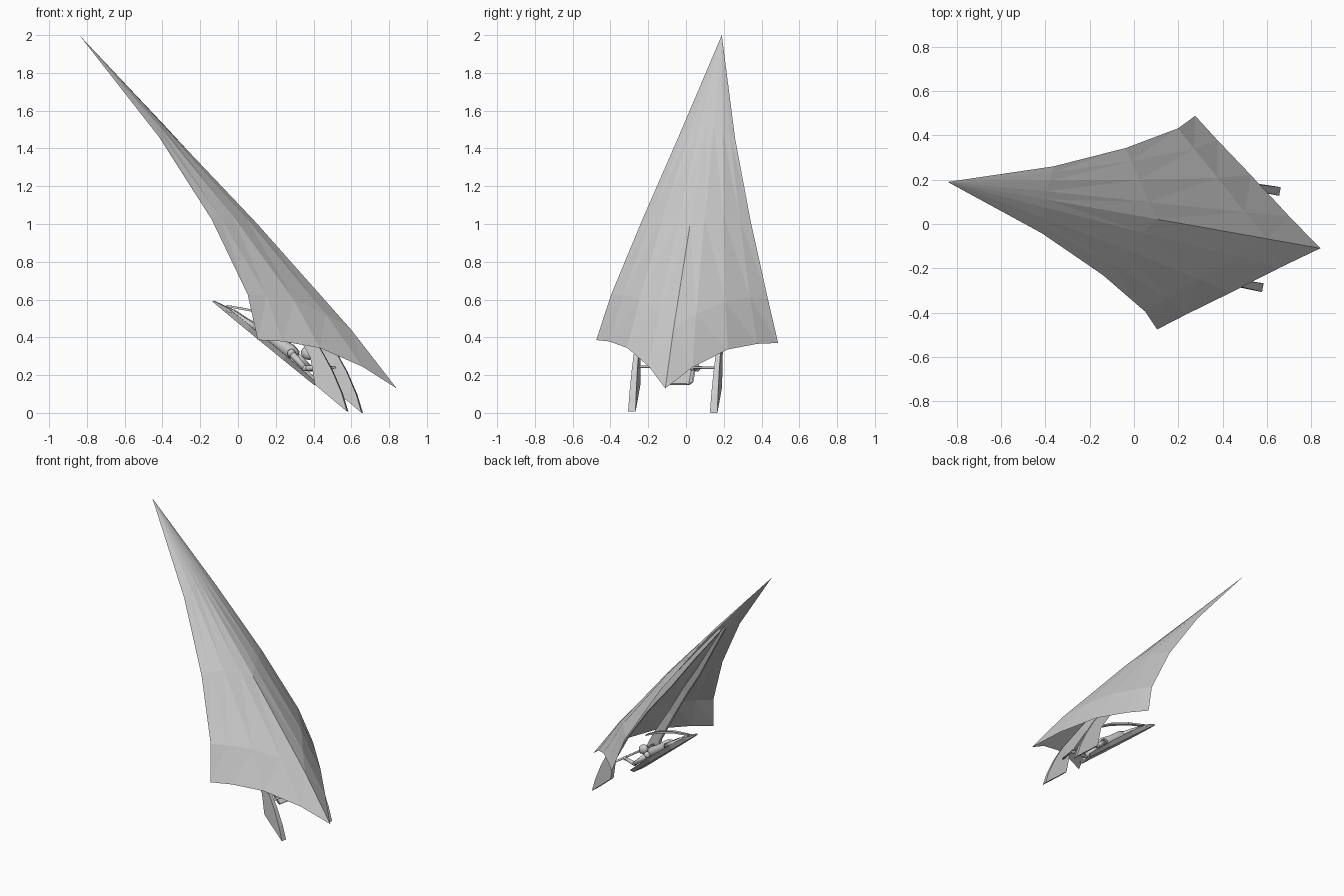
import bpy, bmesh, math
from mathutils import Vector, Matrix

if "Cube" in bpy.data.objects:
    bpy.data.objects.remove(bpy.data.objects["Cube"])

# Everything is built symmetric about a heading line, then turned and tilted slightly
SHEAR = Matrix(((1, 0, 0, 0), (0, 1, 0, 0), (0, -0.016, 1, 0), (0, 0, 0, 1)))
FRAME = Matrix.Translation((0, 0.04, 0)) @ Matrix.Rotation(math.radians(-10.1), 4, 'Z') @ SHEAR


def finish(name, bm, smooth=False, close=True):
    if close:
        bmesh.ops.recalc_face_normals(bm, faces=bm.faces)
    bm.transform(FRAME)
    me = bpy.data.meshes.new(name)
    bm.to_mesh(me)
    bm.free()
    for p in me.polygons:
        p.use_smooth = smooth
    ob = bpy.data.objects.new(name, me)
    bpy.context.collection.objects.link(ob)
    return ob


def add_loft(bm, rings):
    rows = [[bm.verts.new(p) for p in r] for r in rings]
    n = len(rows[0])
    for a, b in zip(rows, rows[1:]):
        for i in range(n):
            j = (i + 1) % n
            bm.faces.new((a[i], a[j], b[j], b[i]))
    bm.faces.new(rows[0])
    bm.faces.new(rows[-1][::-1])


def add_tube(bm, pts, radii, sides=10):
    pts = [Vector(p) for p in pts]
    rings = []
    for i, p in enumerate(pts):
        d = pts[min(i + 1, len(pts) - 1)] - pts[max(i - 1, 0)]
        q = d.to_track_quat('Z', 'Y')
        rings.append([p + q @ Vector((radii[i] * math.cos(a), radii[i] * math.sin(a), 0))
                      for a in (2 * math.pi * k / sides for k in range(sides))])
    add_loft(bm, rings)


def add_ball(bm, p, r, scale=(1, 1, 1)):
    m = Matrix.Translation(p) @ Matrix.Rotation(math.radians(38), 4, 'Y') @ Matrix.Diagonal((*scale, 1))
    bmesh.ops.create_uvsphere(bm, u_segments=12, v_segments=8, radius=r, matrix=m)


# Sail: two billowed halves fanning from the tall tip, joined along the ridge
tip = Vector((-0.853, 0, 2.0))
ridge = [tip, Vector((-0.406, 0, 1.53)), Vector((0.104, 0, 1.0)),
         Vector((0.609, 0, 0.44)), Vector((0.853, 0, 0.13))]
leech = [tip, Vector((-0.395, 0.153, 1.455)), Vector((-0.09, 0.291, 1.02)),
         Vector((0.127, 0.42, 0.62)), Vector((0.193, 0.489, 0.378))]
foot = [ridge[4], Vector((0.69, 0.117, 0.243)), Vector((0.487, 0.27, 0.34)),
        Vector((0.312, 0.398, 0.372)), leech[4]]
spread = [0, 0.24, 0.55, 0.81, 1]
bm = bmesh.new()
for side in (1, -1):
    rows = []
    for k in range(1, 5):
        row = []
        for t, f in zip(spread, foot):
            billow = f - foot[0].lerp(foot[4], t)
            p = ridge[k].lerp(leech[k], t) + billow * (k / 4)
            row.append(bm.verts.new((p.x, p.y * side, p.z)))
        rows.append(row)
    top = bm.verts.new(tip)
    for i in range(4):
        tri = (top, rows[0][i], rows[0][i + 1])
        bm.faces.new(tri if side > 0 else tri[::-1])
        for a, b in zip(rows, rows[1:]):
            for f in ((a[i], b[i], b[i + 1]), (a[i], b[i + 1], a[i + 1])):
                bm.faces.new(f if side > 0 else f[::-1])
bmesh.ops.remove_doubles(bm, verts=bm.verts, dist=1e-4)
finish('sail', bm, close=False)

# Fin masts: (outer u, outer z, inner u, inner z, offset, half thickness)
mast = [(0.629, 0.004, 0.625, 0.007, 0.22, 0.020), (0.600, 0.10, 0.54, 0.076, 0.22, 0.018),
        (0.548, 0.22, 0.456, 0.145, 0.22, 0.015), (0.487, 0.33, 0.43, 0.29, 0.22, 0.012),
        (0.34, 0.54, 0.30, 0.51, 0.215, 0.010), (0.17, 0.78, 0.135, 0.75, 0.185, 0.009),
        (0.0, 0.99, -0.03, 0.96, 0.14, 0.008), (-0.20, 1.25, -0.22, 1.23, 0.08, 0.007),
        (-0.38, 1.475, -0.39, 1.46, 0.02, 0.006)]
for side, label in ((1, 'left'), (-1, 'right')):
    bm = bmesh.new()
    add_loft(bm, [[(ou, side * (w + h), oz), (ou, side * (w - h), oz),
                   (iu, side * (w - h), iz), (iu, side * (w + h), iz)]
                  for ou, oz, iu, iz, w, h in mast])
    finish(label + '_fin_mast', bm)

# Board: shallow tray, pointed at its raised end; (distance, half width, rim height)
along = Vector((0.552, 0, -0.44))
up = Vector((0.44, 0, 0.552)).normalized()
start = Vector((-0.135, 0, 0.588))
bm = bmesh.new()
rings = []
for t, w, h in ((0, 0.012, 0.008), (0.12, 0.035, 0.028), (0.35, 0.058, 0.032),
                (0.7, 0.072, 0.03), (1, 0.076, 0.022)):
    c = start + along * t
    section = ((-w * 0.7, 0), (w * 0.7, 0), (w, h), (w * 0.9, h), (w * 0.65, h * 0.4),
               (-w * 0.65, h * 0.4), (-w * 0.9, h), (-w, h))
    rings.append([c + up * z + Vector((0, y, 0)) for y, z in section])
add_loft(bm, rings)
finish('board', bm)

# Control bar between the fins
bm = bmesh.new()
add_tube(bm, [(0.483, -0.22, 0.242), (0.483, 0.22, 0.242)], [0.007, 0.007], 8)
finish('control_bar', bm, True)

# Boom running over the rider
bm = bmesh.new()
add_loft(bm, [[(u, -w, z), (u, w, z), (u, w, z + 0.012), (u, -w, z + 0.012)]
              for u, z, w in ((-0.06, 0.56, 0.008), (0.08, 0.535, 0.013),
                              (0.22, 0.49, 0.016), (0.34, 0.43, 0.016))])
finish('boom', bm)

# Rider lying face down with the head towards the low end
bm = bmesh.new()
add_tube(bm, [(0.10, 0, 0.455), (0.14, 0, 0.425), (0.21, 0, 0.375), (0.28, 0, 0.325), (0.32, 0, 0.305)],
         [0.022, 0.036, 0.033, 0.041, 0.024])
add_ball(bm, (0.375, 0, 0.315), 0.033, (1.15, 0.9, 1))
for s in (1, -1):
    add_tube(bm, [(0.13, s * 0.022, 0.425), (0.06, s * 0.03, 0.475), (0.04, s * 0.03, 0.487),
                  (-0.03, s * 0.026, 0.54)], [0.023, 0.018, 0.017, 0.011])
    add_ball(bm, (-0.04, s * 0.026, 0.54), 0.015, (1.6, 0.8, 0.8))
    shoulder, elbow, hand = (0.295, s * 0.045, 0.315), (0.375, s * 0.085, 0.235), (0.475, s * 0.075, 0.24)
    add_tube(bm, [shoulder, elbow], [0.019, 0.015])
    add_tube(bm, [elbow, hand], [0.015, 0.011])
    for p, r in ((shoulder, 0.022), (elbow, 0.016), (hand, 0.015)):
        add_ball(bm, p, r)
finish('rider', bm, True)
